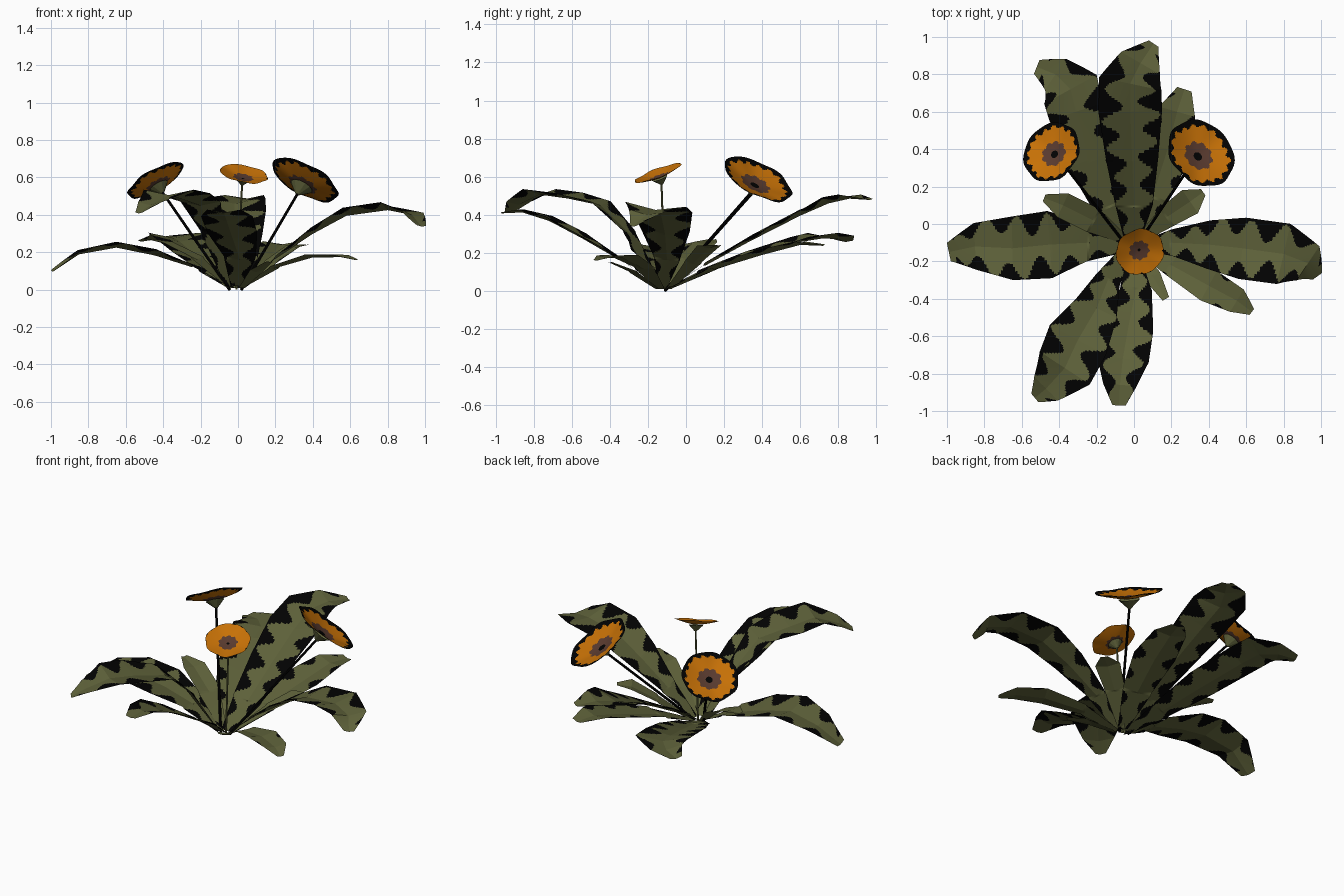
import bpy, bmesh, math
from mathutils import Vector

if "Cube" in bpy.data.objects:
    bpy.data.objects.remove(bpy.data.objects["Cube"])


def material(name, rgb):
    m = bpy.data.materials.new(name)
    m.diffuse_color = (*rgb, 1)
    m.use_nodes = True
    m.node_tree.nodes["Principled BSDF"].inputs["Base Color"].default_value = m.diffuse_color
    return m


GREEN = material("leaf green", (0.112, 0.120, 0.042))
BLACK = material("black", (0.0006, 0.0006, 0.0006))
ORANGE = material("petal orange", (0.57, 0.165, 0.002))
BROWN = material("seed brown", (0.10, 0.043, 0.028))


def finish(bm, name, mats):
    me = bpy.data.meshes.new(name)
    bm.to_mesh(me)
    bm.free()
    for m in mats:
        me.materials.append(m)
    ob = bpy.data.objects.new(name, me)
    bpy.context.collection.objects.link(ob)
    return ob


def leaf(name, pts, stripe=0.70, phase=0.0, trough=0.18, tilt=0.0):
    """Bent blade along (x, y, z, half width) points, with dark scallops along both edges."""
    P = [Vector(p[:3]) for p in pts]
    W = [p[3] for p in pts]
    n = len(P)
    side = []
    for i in range(n):
        t = P[min(i + 1, n - 1)] - P[max(i - 1, 0)]
        side.append(Vector((-t.y, t.x, 0)).normalized() + Vector((0, 0, tilt)))
    steps, across = 18, 44
    bm = bmesh.new()
    rows, dist, s = [], [], 0.0
    for i in range(n - 1):
        seg = (P[i + 1] - P[i]).length
        for k in range(steps + (i == n - 2)):
            f = k / steps
            c = P[i].lerp(P[i + 1], f)
            d = side[i].lerp(side[i + 1], f)
            w = W[i] + (W[i + 1] - W[i]) * f
            row = []
            for j in range(across + 1):
                v = 2 * j / across - 1
                lift = trough * w * (abs(v) - 0.5) * min(1, s * 4)
                row.append(bm.verts.new(c + d * (w * v) + Vector((0, 0, lift))))
            rows.append(row)
            dist.append(s + seg * f)
        s += seg
    for i in range(len(rows) - 1):
        for j in range(across):
            face = bm.faces.new((rows[i][j + 1], rows[i][j], rows[i + 1][j], rows[i + 1][j + 1]))
            v = (2 * j + 1) / across - 1
            a = 2 * math.pi * dist[i] / 0.17 + phase + (1.3 if v > 0 else 0)
            limit = stripe - 0.30 * math.sin(a) - 0.10 * math.sin(0.37 * a + phase)
            limit += 0.5 * max(0, dist[i] / s - 0.8)
            face.material_index = int(abs(v) > limit and dist[i] < s * 0.96)
    return finish(bm, name, (GREEN, BLACK))


# Large striped leaves
leaf("left_leaf", [(-.04, -.12, .015, .03), (-.25, -.10, .13, .10), (-.45, -.11, .20, .18),
                   (-.65, -.13, .24, .17), (-.85, -.12, .20, .125), (-.99, -.15, .10, .05)], 0.70, 0.5)
leaf("right_leaf", [(.02, -.12, .015, .02), (.20, -.10, .17, .07), (.40, -.11, .31, .13),
                    (.58, -.13, .41, .165), (.80, -.16, .44, .165), (.93, -.21, .41, .11),
                    (.98, -.28, .34, .03)], 0.67, 2.0, tilt=-0.08)
leaf("back_leaf", [(-.01, -.10, .01, .04), (0, .10, .14, .10), (-.01, .35, .28, .14),
                   (-.02, .60, .41, .17), (-.02, .75, .475, .17), (.035, .86, .495, .12),
                   (.105, .965, .48, .03)], 0.60, 1.0)
leaf("back_left_leaf", [(-.03, -.10, .01, .03), (-.13, .10, .10, .09), (-.22, .35, .19, .14),
                        (-.31, .60, .27, .15), (-.34, .72, .29, .16), (-.42, .80, .28, .10),
                        (-.52, .84, .26, .04)], 0.68, 3.0)
leaf("back_right_leaf", [(.01, -.09, .01, .03), (.10, .15, .12, .09), (.18, .40, .20, .13),
                         (.23, .60, .25, .10), (.27, .72, .24, .04)], 0.85, 0.0)
leaf("front_left_leaf", [(-.04, -.14, .02, .03), (-.14, -.30, .31, .07), (-.20, -.45, .46, .12),
                         (-.30, -.62, .50, .17), (-.37, -.77, .52, .16), (-.47, -.88, .46, .09),
                         (-.53, -.93, .41, .03)], 0.66, 1.5)
leaf("front_leaf", [(-.01, -.14, .02, .03), (.01, -.35, .17, .085), (-.03, -.55, .29, .135),
                    (-.06, -.72, .38, .14), (-.075, -.86, .42, .09), (-.08, -.97, .41, .035)],
     0.62, 2.5)

# Small inner leaves, nearly plain
leaf("small_right_leaf", [(.02, -.13, .01, .02), (.20, -.22, .12, .06), (.40, -.33, .18, .09),
                          (.55, -.41, .18, .07), (.63, -.47, .16, .02)], 1.2)
leaf("tiny_front_leaf", [(.02, -.15, .01, .02), (.10, -.28, .10, .045), (.17, -.40, .15, .02)], 1.4)
leaf("small_back_left_leaf", [(-.04, -.09, .01, .02), (-.22, .02, .17, .07), (-.38, .10, .25, .07),
                              (-.48, .14, .27, .02)], 1.3)
leaf("small_back_right_leaf", [(.02, -.09, .01, .02), (.18, .04, .15, .06), (.30, .12, .23, .075),
                               (.37, .17, .24, .02)], 1.3)


def tube(bm, a, b, ra, rb, sides=8):
    """Open tapered tube from a to b."""
    q = (b - a).to_track_quat('Z', 'Y')
    rings = [[bm.verts.new(c + q @ Vector((r * math.cos(2 * math.pi * k / sides),
                                           r * math.sin(2 * math.pi * k / sides), 0)))
              for k in range(sides)] for c, r in ((a, ra), (b, rb))]
    for k in range(sides):
        m = (k + 1) % sides
        bm.faces.new((rings[0][k], rings[0][m], rings[1][m], rings[1][k]))


def flower(name, centre, normal, radius, rim, eye, stem_mat, stem_r):
    c, nrm = Vector(centre), Vector(normal).normalized()
    q = nrm.to_track_quat('Z', 'Y')

    # Shallow dished bloom: dark eye, brown disc, orange petals, dark ragged rim
    bm = bmesh.new()
    sides, rings = 120, 32
    grid = []
    for i in range(1, rings + 1):
        f = i / rings
        row = []
        for k in range(sides):
            a = 2 * math.pi * k / sides
            r = radius * f * (1 + 0.02 * math.sin(7 * a) * f)
            z = radius * (0.22 * f ** 1.5 - 0.14 + 0.02 * math.sin(5 * a) * f * f)
            row.append(bm.verts.new(c + q @ Vector((r * math.cos(a), r * math.sin(a), z))))
        grid.append(row)
    hub = bm.verts.new(c + q @ Vector((0, 0, -0.14 * radius)))
    for k in range(sides):
        m = (k + 1) % sides
        a = 2 * math.pi * k / sides
        bm.faces.new((hub, grid[0][k], grid[0][m])).material_index = 2 if eye else 1
        for i in range(rings - 1):
            face = bm.faces.new((grid[i][k], grid[i + 1][k], grid[i + 1][m], grid[i][m]))
            f = (i + 1.5) / rings
            if f < eye:
                face.material_index = 2
            elif f < 0.41 + 0.03 * math.sin(9 * a):
                face.material_index = 1
            elif f > rim + 0.05 * math.sin(17 * a) + 0.02 * math.sin(4 * a):
                face.material_index = 2
    finish(bm, name + "_bloom", (ORANGE, BROWN, BLACK))

    # Green cup beneath the bloom
    top = c - nrm * radius * 0.15
    neck = top - nrm * radius * 0.28
    bm = bmesh.new()
    tube(bm, neck, top, stem_r, radius * 0.33, 12)
    finish(bm, name + "_cup", (GREEN,))

    # Thin stem
    bm = bmesh.new()
    tube(bm, Vector((-.01 + .08 * c.x, -.11, 0.0)), neck + nrm * 0.01, stem_r, stem_r * 0.9)
    finish(bm, name + "_stem", (stem_mat,))


flower("left_flower", (-.435, .38, .575), (-.46, .34, .82), .167, .86, .11, BLACK, .008)
flower("right_flower", (.352, .372, .575), (.43, .42, .80), .195, .85, .11, BLACK, .008)
flower("front_flower", (.03, -.145, .61), (.17, -.35, .92), .130, 1.02, .06, GREEN, .006)
